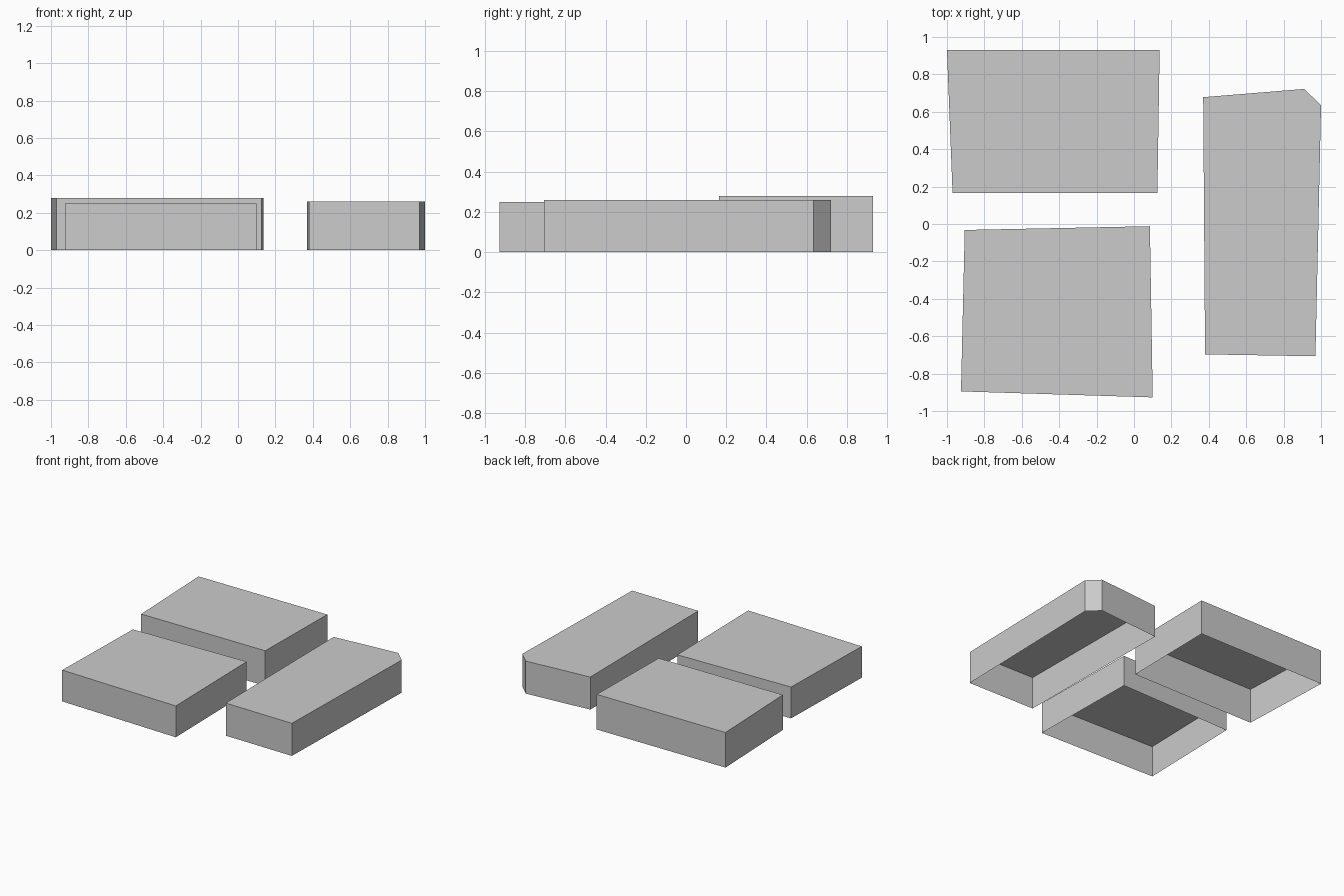
import bpy
import bmesh

cube = bpy.data.objects.get("Cube")
if cube:
    bpy.data.objects.remove(cube, do_unlink=True)

# One plain grey for every block
grey = bpy.data.materials.new("plain grey")
grey.use_nodes = True
colour = (0.6, 0.6, 0.6, 1)
grey.diffuse_color = colour
grey.node_tree.nodes["Principled BSDF"].inputs["Base Color"].default_value = colour


def block(name, outline, height):
    """Raise a counter-clockwise footprint into a flat-roofed shell, open below."""
    bm = bmesh.new()
    roof = bm.faces.new([bm.verts.new((x, y, height)) for x, y in outline])
    rim = list(roof.edges)
    skirt = bmesh.ops.extrude_edge_only(bm, edges=rim)["geom"]
    for v in skirt:
        if isinstance(v, bmesh.types.BMVert):
            v.co.z = 0
    bmesh.ops.recalc_face_normals(bm, faces=bm.faces)
    bm.normal_update()
    if roof.normal.z < 0:
        bmesh.ops.reverse_faces(bm, faces=bm.faces)
    mesh = bpy.data.meshes.new(name)
    bm.to_mesh(mesh)
    bm.free()
    mesh.materials.append(grey)
    obj = bpy.data.objects.new(name, mesh)
    bpy.context.collection.objects.link(obj)
    return obj


# Two broad blocks on the right side
block("back_block", [(-0.97, 0.165), (0.125, 0.165), (0.137, 0.93), (-1, 0.93)], 0.28)
block("front_block", [(-0.925, -0.895), (0.1, -0.927), (0.085, -0.012), (-0.905, -0.032)], 0.25)

# Long block on the left side with one clipped corner
block("long_block", [(0.38, -0.697), (0.97, -0.707), (1, 0.635), (0.91, 0.722), (0.37, 0.678)], 0.26)
